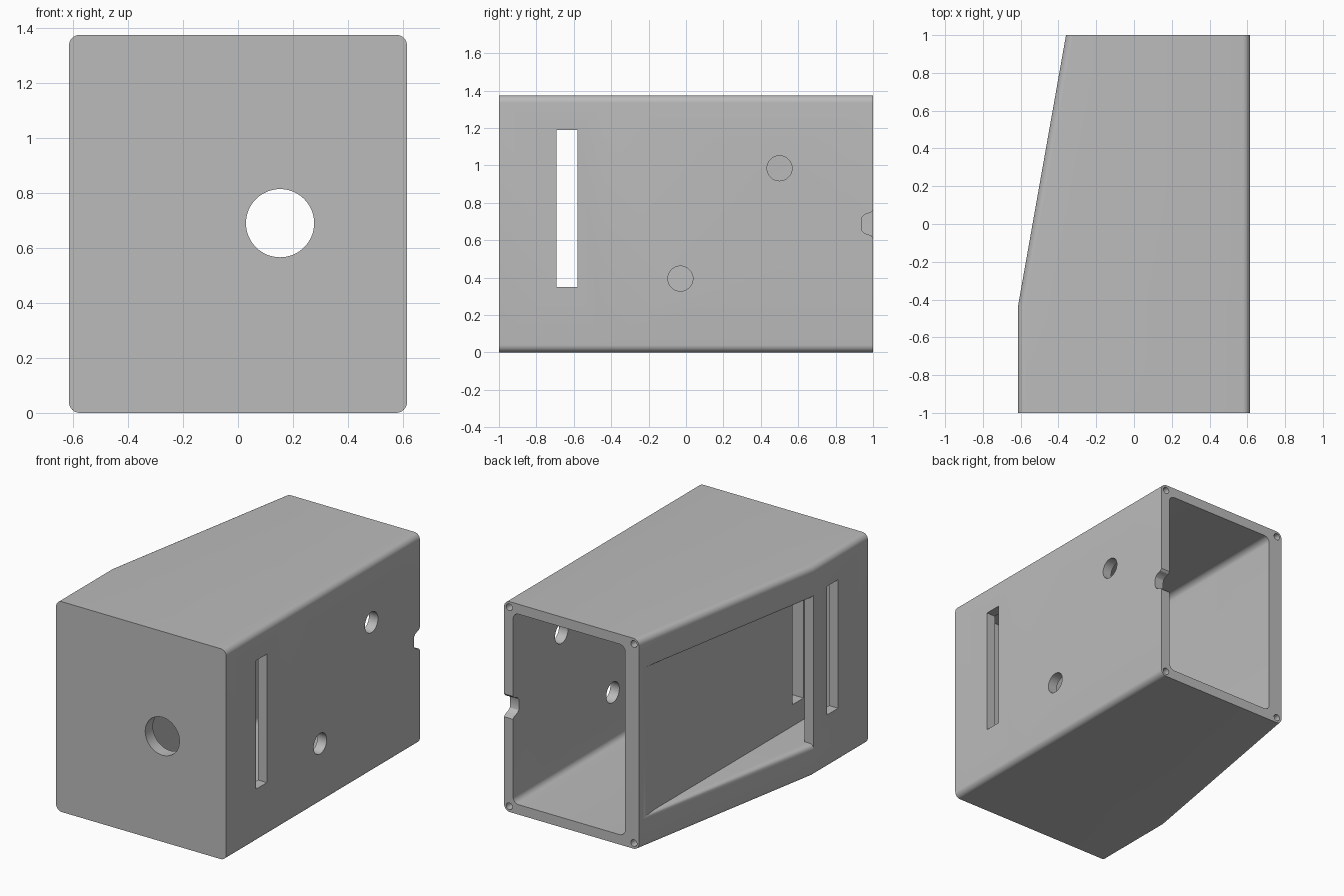
import bpy, bmesh, math
from mathutils import Vector

cube = bpy.data.objects.get("Cube")
if cube:
    bpy.data.objects.remove(cube, do_unlink=True)

grey = bpy.data.materials.new("light_grey")
grey.use_nodes = True
colour = (0.5, 0.5, 0.5, 1)
grey.diffuse_color = colour
grey.node_tree.nodes["Principled BSDF"].inputs["Base Color"].default_value = colour

H, W, KNEE = 1.375, 0.615, -0.44      # height, half width, start of the taper
TAPER = 0.255                         # how far the left wall moves in at the back
INNER = -0.365                        # outer face of the partition


def loft(name, rings):
    """Closed solid through a list of matching rings of points."""
    bm = bmesh.new()
    loops = [[bm.verts.new(p) for p in ring] for ring in rings]
    n = len(loops[0])
    for a, b in zip(loops, loops[1:]):
        for i in range(n):
            j = (i + 1) % n
            bm.faces.new((a[i], a[j], b[j], b[i]))
    bm.faces.new(loops[0])
    bm.faces.new(loops[-1])
    bmesh.ops.recalc_face_normals(bm, faces=bm.faces)
    mesh = bpy.data.meshes.new(name)
    bm.to_mesh(mesh)
    bm.free()
    mesh.materials.append(grey)
    obj = bpy.data.objects.new(name, mesh)
    bpy.context.collection.objects.link(obj)
    return obj


def round_rect(x0, x1, z0, z1, r, y, steps=8):
    ring = []
    corners = ((x1 - r, z1 - r), (x0 + r, z1 - r), (x0 + r, z0 + r), (x1 - r, z0 + r))
    for k, (cx, cz) in enumerate(corners):
        for s in range(steps + 1):
            a = math.pi / 2 * (k + s / steps)
            ring.append((cx + r * math.cos(a), y, cz + r * math.sin(a)))
    return ring


def box(x0, x1, y0, y1, z0, z1):
    return loft("cutter", [[(x0, y, z0), (x1, y, z0), (x1, y, z1), (x0, y, z1)]
                           for y in (y0, y1)])


def circle(a, b, r, n=48):
    return [(a + r * math.cos(math.tau * i / n), b + r * math.sin(math.tau * i / n))
            for i in range(n)]


def along_x(pts, x0, x1):
    return loft("cutter", [[(x, a, b) for a, b in pts] for x in (x0, x1)])


def along_y(pts, y0, y1):
    return loft("cutter", [[(a, y, b) for a, b in pts] for y in (y0, y1)])


def combine(target, tool, operation="DIFFERENCE"):
    """Apply a boolean to the target and discard the tool."""
    mod = target.modifiers.new("cut", "BOOLEAN")
    mod.operation, mod.object, mod.solver = operation, tool, "EXACT"
    graph = bpy.context.evaluated_depsgraph_get()
    mesh = bpy.data.meshes.new_from_object(target.evaluated_get(graph))
    target.modifiers.clear()
    target.data = mesh
    bpy.data.objects.remove(tool, do_unlink=True)


# Outer body with rounded long edges and one tapering side
body = loft("housing", [round_rect(-W, W, 0, H, 0.04, -1),
                        round_rect(-W, W, 0, H, 0.04, KNEE),
                        round_rect(-W + TAPER, W, 0, H, 0.04, 1)])

# Main compartment, open at the back
combine(body, loft("cutter", [round_rect(-0.26, 0.55, 0.065, H - 0.065, 0.04, y)
                              for y in (-0.92, 1.1)]))

# Side pocket: closed part behind the front of the side wall
LOW, R = 0.21, 0.03
combine(body, box(-0.55, INNER, -0.92, KNEE + 0.03, LOW, H - LOW))

# Side pocket: window in the tapered wall, with a rounded lip
along = Vector((TAPER, 1 - KNEE, 0)).normalized()
inward = Vector((along.y, -along.x, 0))
start = Vector((-W, KNEE, 0))
lip = [(-0.1, LOW - R)]
for s in range(7):
    a = math.pi / 2 * s / 6
    lip.append((R - R * math.cos(a), LOW - R + R * math.sin(a)))
lip.append((0.5, LOW))
lip += [(u, H - z) for u, z in reversed(lip)]
window = loft("cutter", [[start + along * v + inward * u + Vector((0, 0, z))
                          for u, z in lip] for v in (-0.3, 1.6)])
combine(window, box(-1, INNER, KNEE, 1.3, -0.1, H + 0.1), "INTERSECT")
combine(body, window)

# Tall slot through every side wall
combine(body, box(-0.8, 0.8, -0.693, -0.58, 0.35, 1.19))

# Round hole in the front
combine(body, along_y(circle(0.153, 0.69, 0.124, 64), -1.1, -0.8))

# Round holes in the straight side
for y, z in ((0.5, 0.985), (-0.03, 0.395)):
    combine(body, along_x(circle(y, z, 0.067), 0.45, 0.7))

# Cable notch at the back edge of the straight side
half = [(1.05, 0.075), (1.0, 0.075), (0.99, 0.062), (0.972, 0.056),
        (0.955, 0.05), (0.942, 0.037), (0.938, 0.02)]
notch = [(y, H / 2 + d) for y, d in half]
notch += [(y, H / 2 - d) for y, d in reversed(half)]
combine(body, along_x(notch, 0.45, 0.7))

# Screw holes in the back rim
for x in (-W + TAPER + 0.037, W - 0.037):
    for z in (0.037, H - 0.037):
        combine(body, along_y(circle(x, z, 0.022, 24), 0.85, 1.1))

bpy.ops.object.select_all(action="DESELECT")
body.select_set(True)
bpy.context.view_layer.objects.active = body
bpy.ops.object.shade_smooth_by_angle(angle=math.radians(30))
